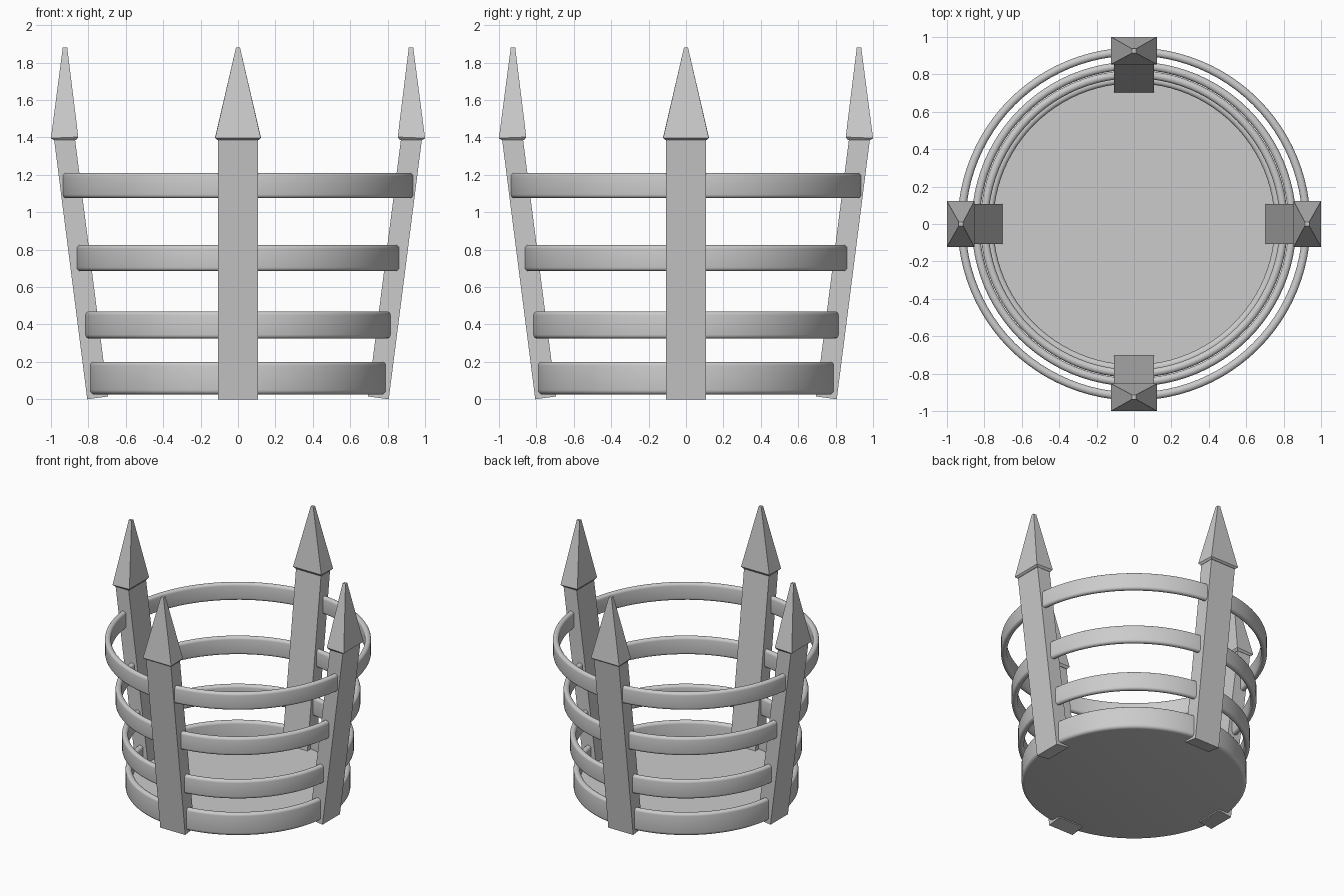
import bpy, bmesh
from math import cos, sin, pi, radians
from mathutils import Matrix

if "Cube" in bpy.data.objects:
    bpy.data.objects.remove(bpy.data.objects["Cube"])

SEGS = 96


def make_object(name, verts, faces, matrix=None):
    mesh = bpy.data.meshes.new(name)
    mesh.from_pydata(verts, [], faces)
    bm = bmesh.new()
    bm.from_mesh(mesh)
    bmesh.ops.recalc_face_normals(bm, faces=bm.faces)
    bm.to_mesh(mesh)
    bm.free()
    obj = bpy.data.objects.new(name, mesh)
    bpy.context.collection.objects.link(obj)
    if matrix:
        mesh.transform(matrix)
    return obj


def smooth(obj):
    bpy.ops.object.select_all(action='DESELECT')
    obj.select_set(True)
    bpy.context.view_layer.objects.active = obj
    bpy.ops.object.shade_smooth_by_angle(angle=radians(35))


def corner(cx, cz, r, start, steps=4):
    # quarter-round of a profile
    return [(cx + r * cos(start + i * pi / 2 / steps),
             cz + r * sin(start + i * pi / 2 / steps)) for i in range(steps + 1)]


def lathe(name, profile, closed):
    n = len(profile)
    verts = [(r * cos(2 * pi * s / SEGS), r * sin(2 * pi * s / SEGS), z)
             for s in range(SEGS) for r, z in profile]
    faces = []
    for s in range(SEGS):
        a, b = s * n, (s + 1) % SEGS * n
        for i in range(n if closed else n - 1):
            j = (i + 1) % n
            faces.append((a + i, b + i, b + j, a + j))
    if not closed:
        # flat discs at both ends of the profile
        faces.append([s * n for s in range(SEGS)])
        faces.append([s * n + n - 1 for s in range(SEGS)])
    obj = make_object(name, verts, faces)
    smooth(obj)
    return obj


def loft(name, rings, matrix):
    # stack of rectangles (x0, x1, half_width, z_inner, z_outer)
    verts, faces = [], []
    for x0, x1, w, z0, z1 in rings:
        verts += [(x0, -w, z0), (x1, -w, z1), (x1, w, z1), (x0, w, z0)]
    for k in range(len(rings) - 1):
        for i in range(4):
            j = (i + 1) % 4
            faces.append((4 * k + i, 4 * k + j, 4 * k + 4 + j, 4 * k + 4 + i))
    m = len(verts)
    faces += [(0, 1, 2, 3), (m - 4, m - 3, m - 2, m - 1)]
    return make_object(name, verts, faces, matrix)


# shallow base tray with rounded rim
lathe("base_tray",
      corner(0.772, 0.05, 0.025, -pi / 2) + corner(0.777, 0.18, 0.02, 0)
      + corner(0.772, 0.18, 0.02, pi / 2) + [(0.752, 0.08)], False)

# horizontal hoops, widening upwards
for i, (r, z0, z1) in enumerate([(0.822, 0.325, 0.47), (0.868, 0.685, 0.825),
                                 (0.943, 1.075, 1.21)]):
    ri, b = r - 0.043, 0.02
    lathe(f"hoop_{i + 1}",
          corner(r - b, z0 + b, b, -pi / 2) + corner(r - b, z1 - b, b, 0)
          + corner(ri + b, z1 - b, b, pi / 2) + corner(ri + b, z0 + b, b, pi), True)

# four leaning posts with pointed caps
for i in range(4):
    rot = Matrix.Rotation(i * pi / 2, 4, 'Z')
    loft(f"post_{i + 1}", [(0.695, 0.806, 0.108, 0.015, 0.0),
                           (0.872, 0.984, 0.108, 1.395, 1.395)], rot)
    loft(f"post_cap_{i + 1}", [(0.866, 0.986, 0.11, 1.385, 1.385),
                               (0.854, 1.0, 0.122, 1.402, 1.396),
                               (0.913, 0.937, 0.011, 1.88, 1.88)], rot)
